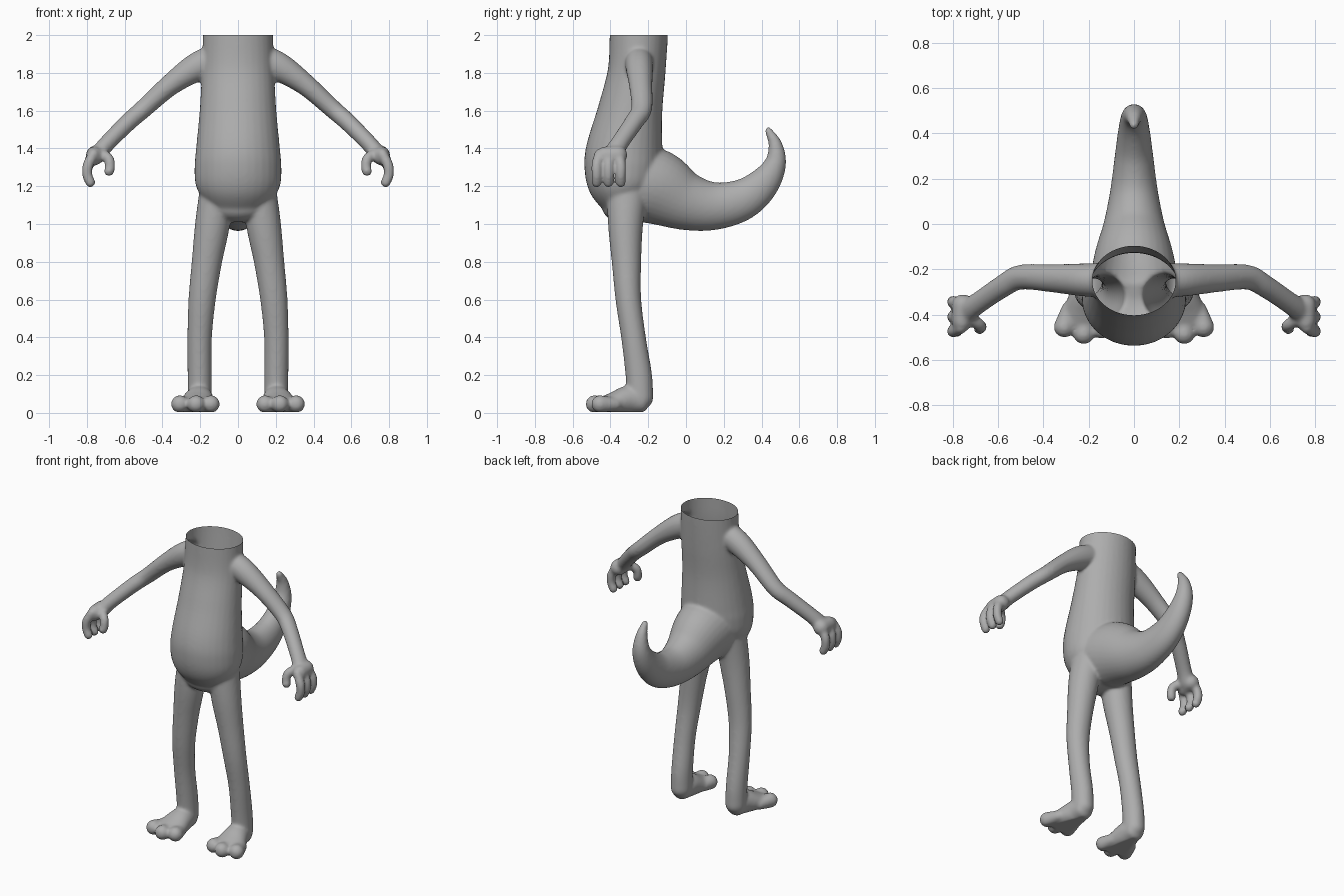
import bpy, bmesh, math
from mathutils import Vector

cube = bpy.data.objects.get("Cube")
if cube:
    bpy.data.objects.remove(cube, do_unlink=True)

SIDES, STEPS, CAP_RINGS = 32, 6, 6

skin = bpy.data.materials.new("plain grey")
skin.use_nodes = True
GREY = (0.42, 0.42, 0.42, 1)
skin.diffuse_color = GREY
skin.node_tree.nodes["Principled BSDF"].inputs["Base Color"].default_value = GREY

bm = bmesh.new()


def spline(stations):
    """Smooth the stations with a Catmull-Rom curve."""
    pts = [Vector(s) for s in stations]
    pts = [2 * pts[0] - pts[1]] + pts + [2 * pts[-1] - pts[-2]]
    out = []
    for p0, p1, p2, p3 in zip(pts, pts[1:], pts[2:], pts[3:]):
        for k in range(STEPS):
            t = k / STEPS
            out.append(0.5 * (2 * p1 + (p2 - p0) * t + (2 * p0 - 5 * p1 + 4 * p2 - p3) * t * t
                              + (3 * p1 - p0 - 3 * p2 + p3) * t ** 3))
    return out + [pts[-2]]


def tube(stations, axis=(1, 0, 0), cap=1.0, mirror=1):
    """Round-ended tube; each station is x, y, z, radius along axis, other radius."""
    pts = spline(stations)
    centres = [Vector((p[0] * mirror, p[1], p[2])) for p in pts]
    last = len(pts) - 1
    rings = []
    for i, p in enumerate(pts):
        along = (centres[min(i + 1, last)] - centres[max(i - 1, 0)]).normalized()
        side = Vector(axis)
        side = (side - along * side.dot(along)).normalized()
        other = along.cross(side)
        angles = [0.0]
        if i == 0:
            angles = [-math.pi / 2 * k / CAP_RINGS for k in range(CAP_RINGS - 1, -1, -1)]
        elif i == last:
            angles = [math.pi / 2 * k / CAP_RINGS for k in range(CAP_RINGS)]
        for a in angles:
            c = centres[i] + along * math.sin(a) * min(p[3], p[4]) * cap
            ring = []
            for j in range(SIDES):
                u = 2 * math.pi * j / SIDES
                ring.append(bm.verts.new(c + math.cos(a) * (side * math.cos(u) * p[3]
                                                            + other * math.sin(u) * p[4])))
            rings.append(ring)
    for r0, r1 in zip(rings, rings[1:]):
        for j in range(SIDES):
            k = (j + 1) % SIDES
            bm.faces.new((r0[j], r0[k], r1[k], r1[j]))
    bm.faces.new(rings[0][::-1])
    bm.faces.new(rings[-1])


# Torso, running past the neck opening that is cut later
tube([(0, -.25, 2.1, .185, .154), (0, -.25, 2.0, .185, .154), (0, -.262, 1.8, .192, .153),
      (0, -.295, 1.6, .203, .171), (0, -.325, 1.4, .222, .202), (0, -.332, 1.3, .23, .206),
      (0, -.33, 1.2, .222, .187), (0, -.315, 1.1, .17, .13)], cap=0.7)

# Curled tail
tube([(0, -.32, 1.24, .2, .19), (0, -.16, 1.195, .18, .2), (0, 0, 1.12, .135, .155),
      (0, .15, 1.095, .105, .127), (0, .3, 1.13, .085, .109), (0, .41, 1.215, .07, .086),
      (0, .473, 1.32, .056, .058), (0, .473, 1.42, .038, .037), (0, .437, 1.493, .02, .02)])

for m in (1, -1):
    # Leg
    tube([(.11, -.31, 1.2, .09, .11), (.135, -.32, 1.0, .092, .093), (.165, -.315, .8, .08, .078),
          (.19, -.305, .6, .072, .068), (.203, -.278, .4, .065, .065), (.203, -.25, .2, .064, .07),
          (.203, -.243, .08, .064, .07)], mirror=m)
    # Foot and three toes
    tube([(.203, -.23, .06, .06, .06), (.205, -.3, .07, .075, .075), (.215, -.38, .052, .095, .06),
          (.222, -.45, .04, .105, .042)], cap=0.6, mirror=m)
    for x, y in ((.308, -.455), (.222, -.485), (.143, -.46)):
        tube([(x * .8 + .04, y + .08, .045, .035, .035), (x, y, .047, .047, .047)], mirror=m)
    # Arm
    tube([(.1, -.25, 1.88, .075, .08), (.22, -.247, 1.83, .073, .076), (.36, -.24, 1.735, .062, .057),
          (.5, -.235, 1.61, .055, .049), (.58, -.275, 1.54, .05, .047), (.69, -.35, 1.43, .048, .044),
          (.74, -.385, 1.37, .055, .045)], axis=(0, 1, 0), mirror=m)
    # Palm, fingers and thumb
    tube([(.755, -.36, 1.365, .05, .05), (.76, -.43, 1.36, .045, .05)], mirror=m)
    for y in (-.473, -.41, -.345):
        tube([(.765, y * .8 - .08, 1.37, .028, .028), (.795, y, 1.31, .028, .028),
              (.798, y, 1.26, .027, .027), (.782, y, 1.22, .027, .027)], axis=(0, 1, 0), mirror=m)
    tube([(.73, -.41, 1.375, .028, .03), (.685, -.445, 1.345, .027, .028), (.677, -.455, 1.3, .027, .027),
          (.683, -.46, 1.28, .028, .028)], axis=(0, 1, 0), mirror=m)

bmesh.ops.recalc_face_normals(bm, faces=bm.faces)
mesh = bpy.data.meshes.new("body")
bm.to_mesh(mesh)
bm.free()
body = bpy.data.objects.new("body", mesh)
bpy.context.scene.collection.objects.link(body)
bpy.context.view_layer.objects.active = body
body.select_set(True)

# Fuse all parts into one soft skin
fuse = body.modifiers.new("fuse", "REMESH")
fuse.mode = "VOXEL"
fuse.voxel_size = 0.009
soften = body.modifiers.new("soften", "SMOOTH")
soften.factor = 0.5
soften.iterations = 10
for mod in (fuse, soften):
    bpy.ops.object.modifier_apply(modifier=mod.name)

# Open the neck and flatten the soles
bm = bmesh.new()
bm.from_mesh(body.data)
bmesh.ops.bisect_plane(bm, geom=bm.verts[:] + bm.edges[:] + bm.faces[:], plane_co=(0, 0, 2),
                       plane_no=(0, 0, 1), clear_outer=True)
for v in bm.verts:
    v.co.z = max(v.co.z, 0.005)
bm.to_mesh(body.data)
bm.free()
body.data.materials.clear()
body.data.materials.append(skin)
bpy.ops.object.shade_smooth_by_angle(angle=math.radians(60))
